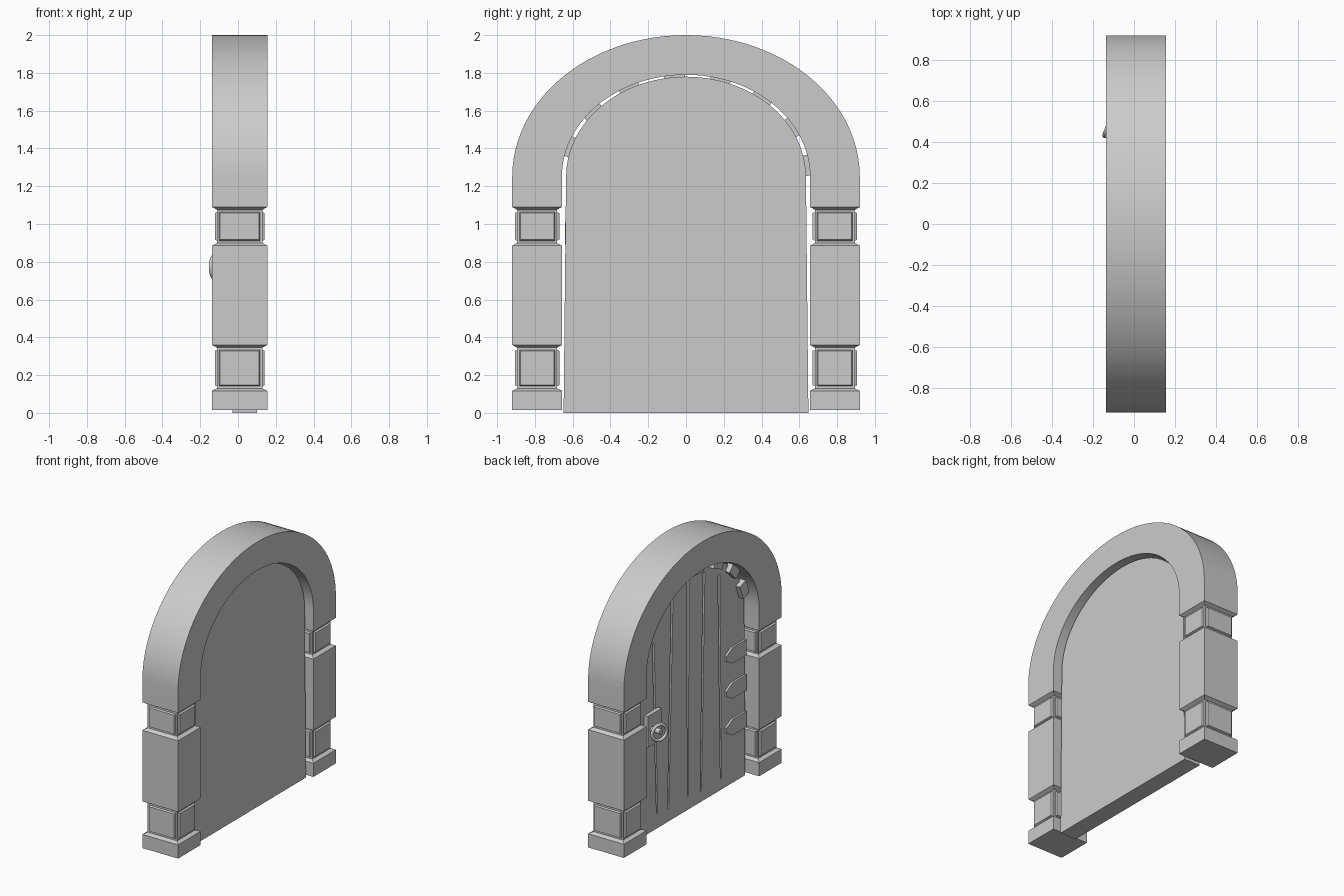
import bpy, bmesh, math
from mathutils import Vector, Matrix

if "Cube" in bpy.data.objects:
    bpy.data.objects.remove(bpy.data.objects["Cube"])

X0, X1 = -0.137, 0.155          # depth of the stone frame
DOOR_FRONT, DOOR_BACK = -0.03, 0.10


def finish(name, bm):
    bmesh.ops.recalc_face_normals(bm, faces=bm.faces)
    me = bpy.data.meshes.new(name)
    bm.to_mesh(me)
    bm.free()
    ob = bpy.data.objects.new(name, me)
    bpy.context.collection.objects.link(ob)
    return ob


def smooth(ob, deg=30):
    bpy.ops.object.select_all(action='DESELECT')
    ob.select_set(True)
    bpy.context.view_layer.objects.active = ob
    bpy.ops.object.shade_smooth_by_angle(angle=math.radians(deg))


def add_prism(bm, pts, x0, x1):
    """Extrude a (y, z) outline along x."""
    a = [bm.verts.new((x0, y, z)) for y, z in pts]
    b = [bm.verts.new((x1, y, z)) for y, z in pts]
    n = len(pts)
    bm.faces.new(a)
    bm.faces.new(b[::-1])
    for i in range(n):
        j = (i + 1) % n
        bm.faces.new((a[i], b[i], b[j], a[j]))


def prism(name, pts, x0, x1):
    bm = bmesh.new()
    add_prism(bm, pts, x0, x1)
    return finish(name, bm)


def half_ellipse(ry, rz, zc, n):
    return [(ry * math.cos(math.pi * i / n), zc + rz * math.sin(math.pi * i / n))
            for i in range(n + 1)]


# Stone arch: quad strip between the outer and inner curves
bm = bmesh.new()
outer = [(0.92, 1.09)] + half_ellipse(0.92, 0.75, 1.25, 48) + [(-0.92, 1.09)]
inner = [(0.657, 1.09)] + half_ellipse(0.657, 0.54, 1.25, 48) + [(-0.657, 1.09)]
rings = [[bm.verts.new(c) for c in ((X0, *o), (X1, *o), (X1, *i), (X0, *i))]
         for o, i in zip(outer, inner)]
for r, s in zip(rings, rings[1:]):
    for k in range(4):
        bm.faces.new((r[k], r[(k + 1) % 4], s[(k + 1) % 4], s[k]))
bm.faces.new(rings[0])
bm.faces.new(rings[-1])
smooth(finish("stone_arch", bm))

# Pillars: stacked rectangles with two waisted, panelled blocks
INS = 0.026
LEVELS = [(0.016, 0), (0.117, 0), (0.13, INS), (0.345, INS), (0.36, 0),
          (0.885, 0), (0.90, INS), (1.075, INS), (1.09, 0)]
for side, label in ((1, "left"), (-1, "right")):
    bm = bmesh.new()
    loops = []
    for z, d in LEVELS:
        ya, yb = side * (0.657 + d), side * (0.92 - d)
        loops.append([bm.verts.new(c) for c in ((X0 + d, ya, z), (X1 - d, ya, z),
                                                (X1 - d, yb, z), (X0 + d, yb, z))])
    bm.faces.new(loops[0])
    panels = []
    for li, (r, s) in enumerate(zip(loops, loops[1:])):
        for k in range(4):
            f = bm.faces.new((r[k], r[(k + 1) % 4], s[(k + 1) % 4], s[k]))
            if li in (2, 6):
                panels.append(f)
    bmesh.ops.recalc_face_normals(bm, faces=bm.faces)
    bmesh.ops.inset_individual(bm, faces=panels, thickness=0.016, depth=0)
    bmesh.ops.inset_individual(bm, faces=panels, thickness=0.008, depth=-0.012)
    finish("pillar_" + label, bm)

# Door slab with tapered plank grooves cut in its front
door = prism("door", [(0.648, 0.0)] + half_ellipse(0.635, 0.53, 1.25, 32) + [(-0.648, 0.0)],
             DOOR_FRONT, DOOR_BACK)
bm = bmesh.new()
for yb, zb, yt, zt in ((0.38, 0.11, 0.425, 1.38), (0.25, 0.09, 0.205, 1.62),
                       (0.02, 0.10, 0.02, 1.69), (-0.13, 0.08, -0.167, 1.68),
                       (-0.365, 0.08, -0.34, 1.595)):
    add_prism(bm, [(yb - 0.007, zb), (yb + 0.007, zb), (yt + 0.011, zt), (yt - 0.011, zt)],
              DOOR_FRONT - 0.03, DOOR_FRONT + 0.02)
cutter = finish("groove_cutter", bm)
cutter.hide_render = True
mod = door.modifiers.new("grooves", 'BOOLEAN')
mod.operation, mod.solver, mod.object = 'DIFFERENCE', 'EXACT', cutter
bpy.context.view_layer.objects.active = door
bpy.ops.object.modifier_apply(modifier=mod.name)
bpy.data.objects.remove(cutter)

# Small blocks set round the inside of the arch
BLOCKS = [(-0.617, 1.41), (-0.50, 1.60), (-0.305, 1.73), (-0.06, 1.785),
          (0.183, 1.768), (0.406, 1.672), (0.56, 1.51), (0.64, 1.31)]
for i, (y, z) in enumerate(BLOCKS):
    out = Vector((y / 0.657 ** 2, (z - 1.25) / 0.54 ** 2)).normalized()
    tan = Vector((-out.y, out.x))
    c = Vector((y, z))
    pts = [c + out * a + tan * b for a, b in
           ((0.015, -0.055), (0.015, 0.055), (-0.065, 0.055), (-0.065, -0.055))]
    prism("arch_block_%d" % (i + 1), pts, -0.065, -0.02)

# Hinge straps with clipped tips
for i, z in enumerate((0.95, 0.69, 0.42)):
    prism("hinge_strap_%d" % (i + 1),
          [(-0.64, z - 0.058), (-0.48, z - 0.058), (-0.41, z - 0.02),
           (-0.41, z + 0.02), (-0.48, z + 0.058), (-0.64, z + 0.058)],
          DOOR_FRONT - 0.015, DOOR_FRONT + 0.005)

# Handle plate, stem and ring
prism("handle_plate", [(0.37, 0.66), (0.53, 0.66), (0.53, 0.89), (0.37, 0.89)],
      -0.06, DOOR_FRONT + 0.005)
bpy.ops.mesh.primitive_cylinder_add(vertices=12, radius=0.02, depth=0.08,
                                    location=(-0.095, 0.485, 0.78),
                                    rotation=(0, math.pi / 2, 0))
bpy.context.object.name = "handle_stem"
smooth(bpy.context.object)
bpy.ops.mesh.primitive_torus_add(major_radius=0.058, minor_radius=0.012,
                                 major_segments=24, minor_segments=8,
                                 location=(-0.122, 0.485, 0.772))
ring = bpy.context.object
ring.name = "handle_ring"
# stand the ring upright and swing it slightly away from the door
ring.data.transform(Matrix.Rotation(math.radians(-22), 4, 'Z')
                    @ Matrix.Rotation(math.pi / 2, 4, 'Y'))
smooth(ring, 60)
